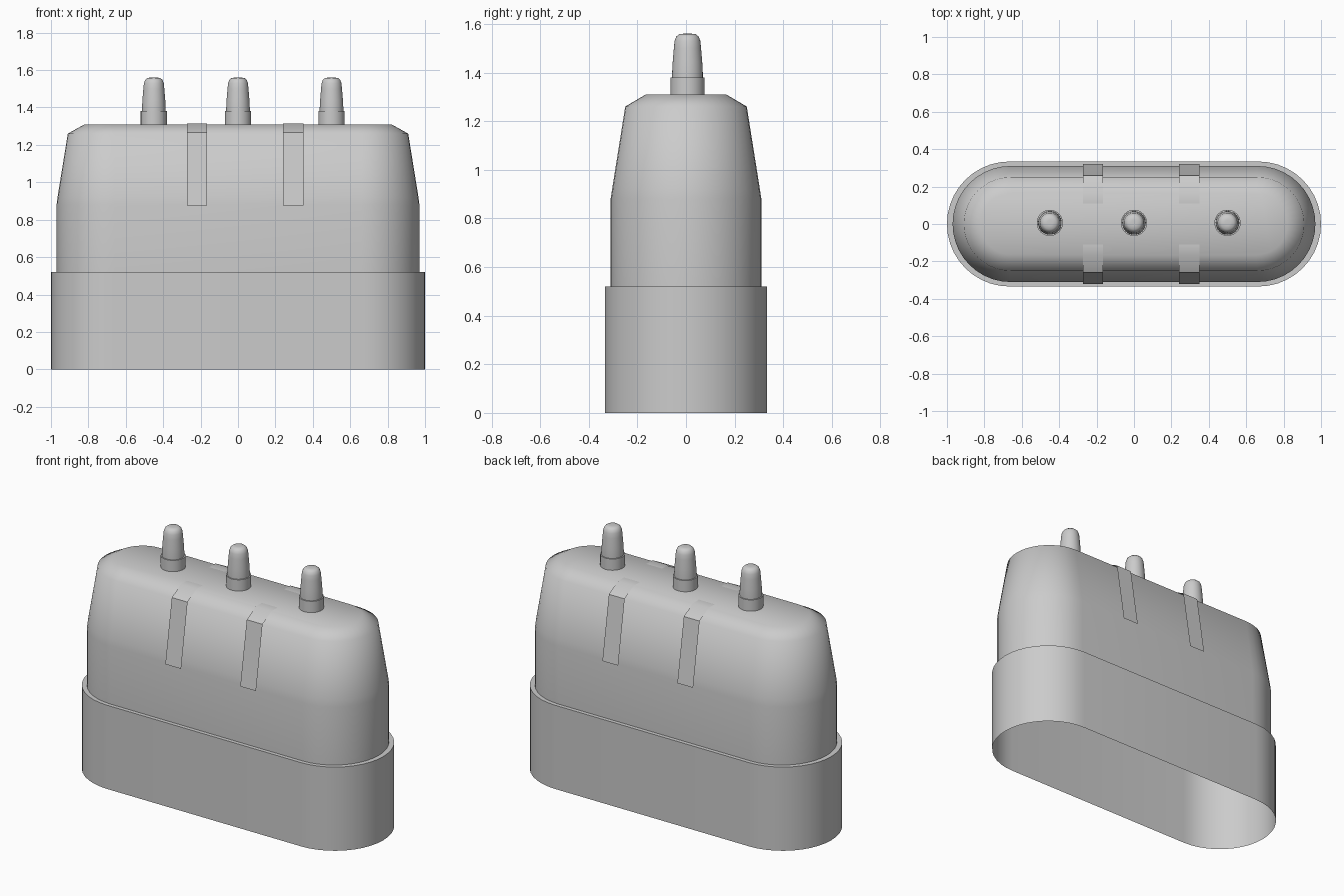
import bpy, bmesh, math

if "Cube" in bpy.data.objects:
    bpy.data.objects.remove(bpy.data.objects["Cube"])


def finish(name, bm, angle=60):
    bmesh.ops.recalc_face_normals(bm, faces=bm.faces)
    mesh = bpy.data.meshes.new(name)
    bm.to_mesh(mesh)
    bm.free()
    obj = bpy.data.objects.new(name, mesh)
    bpy.context.collection.objects.link(obj)
    bpy.ops.object.select_all(action='DESELECT')
    obj.select_set(True)
    bpy.context.view_layer.objects.active = obj
    bpy.ops.object.shade_smooth_by_angle(angle=math.radians(angle))
    return obj


def loft(name, rings, cap_bottom=False):
    """Skin a stack of equal-length point rings and close the top."""
    bm = bmesh.new()
    loops = [[bm.verts.new(p) for p in ring] for ring in rings]
    n = len(loops[0])
    for a, b in zip(loops, loops[1:]):
        for i in range(n):
            j = (i + 1) % n
            bm.faces.new((a[i], a[j], b[j], b[i]))
    bm.faces.new(loops[-1])
    if cap_bottom:
        bm.faces.new(loops[0][::-1])
    return finish(name, bm)


def stadium(half_x, half_y, z, seg=20):
    c = half_x - half_y
    pts = []
    for side, start in ((1, -math.pi / 2), (-1, math.pi / 2)):
        for i in range(seg + 1):
            a = start + math.pi * i / seg
            pts.append((side * c + half_y * math.cos(a), half_y * math.sin(a), z))
    return pts


def circle(x, y, r, z, seg=32):
    return [(x + r * math.cos(math.tau * i / seg), y + r * math.sin(math.tau * i / seg), z)
            for i in range(seg)]


# Housing: wide skirt, ledge, tapered upper body; open underneath
housing = [(1.0, 0.334, 0), (1.0, 0.334, 0.52), (0.97, 0.31, 0.52), (0.97, 0.31, 0.88),
           (0.965, 0.304, 0.92), (0.91, 0.25, 1.26), (0.82, 0.165, 1.31)]
loft("housing", [stadium(*level) for level in housing])

# Thin strips folded over the shoulders, front and back
strip = [(0.322, 0.875), (0.258, 1.265), (0.17, 1.313), (0.11, 1.313)]
for x in (-0.22, 0.295):
    for side, label in ((-1, "front"), (1, "back")):
        bm = bmesh.new()
        rows = [[bm.verts.new((x + dx, side * y, z)) for dx in (-0.054, 0.054)]
                for y, z in strip]
        for a, b in zip(rows, rows[1:]):
            f = bm.faces.new((a[0], a[1], b[1], b[0]))
        obj = finish("strip_" + label, bm, 30)
        # Make the open strip face outward
        if obj.data.polygons[2].normal.z < 0:
            obj.data.flip_normals()

# Three contact pins, each on a collar
pin = [(0.063, 1.375), (0.063, 1.40), (0.061, 1.44), (0.056, 1.50), (0.053, 1.53),
       (0.046, 1.548), (0.034, 1.558), (0.015, 1.56)]
for x in (-0.45, 0.0, 0.5):
    y = 0.006
    loft("pin_collar", [circle(x, y, 0.07, z) for z in (1.305, 1.38)], True)
    loft("pin", [circle(x, y, r, z) for r, z in pin], True)
